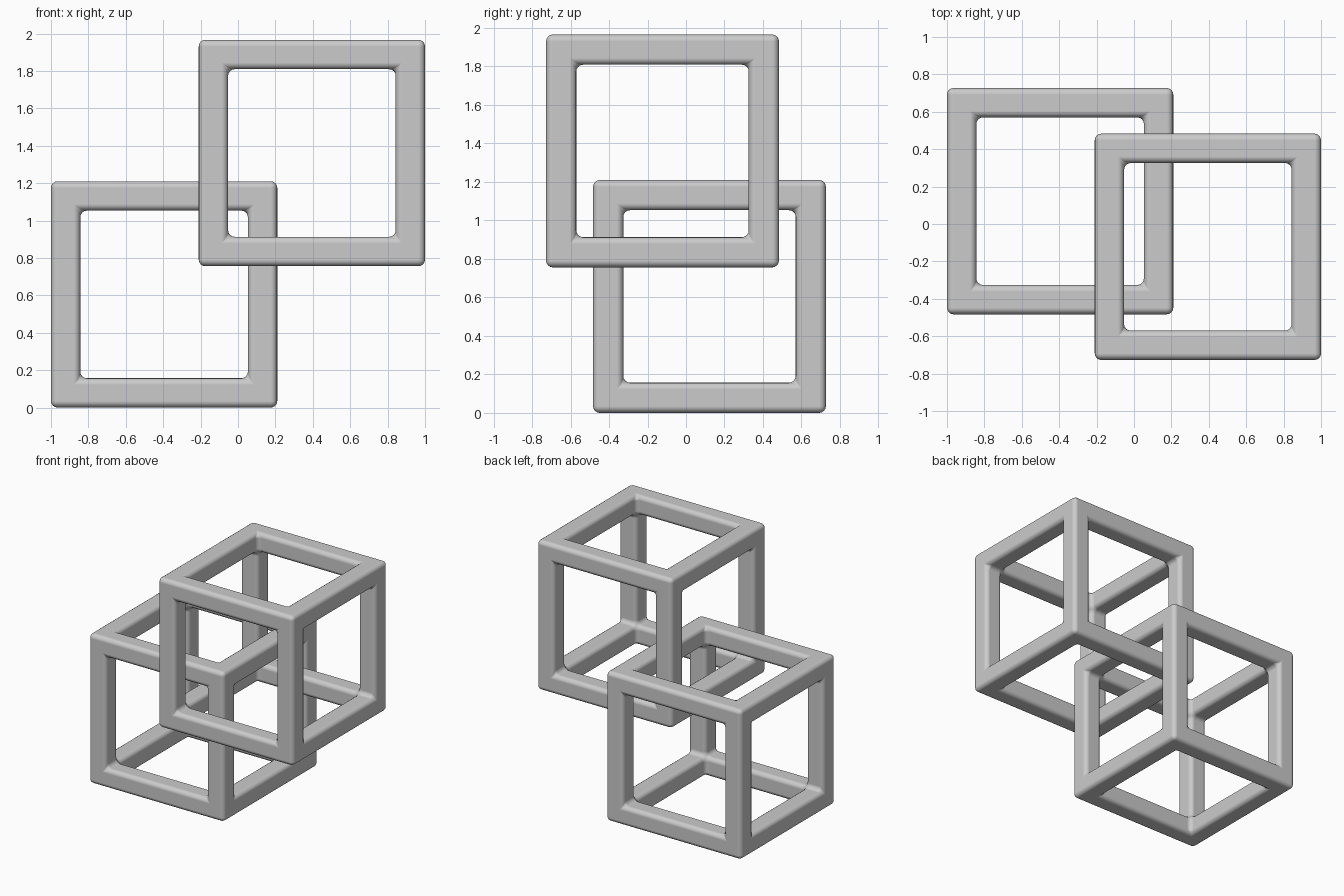
import bpy, bmesh
from mathutils import Vector

SIDE, BAR = 1.21, 0.157

old = bpy.data.objects.get("Cube")
if old:
    bpy.data.objects.remove(old, do_unlink=True)

grey = bpy.data.materials.new("plain grey")
grey.use_nodes = True
colour = (0.6, 0.6, 0.6, 1)
grey.diffuse_color = colour
grey.node_tree.nodes["Principled BSDF"].inputs["Base Color"].default_value = colour


def cube_frame(name, centre):
    """Open cube made of twelve square bars with rounded edges."""
    bm = bmesh.new()
    bmesh.ops.create_cube(bm, size=SIDE)
    # Window in every side, then its walls pushed in by one bar width
    windows = bm.faces[:]
    bmesh.ops.inset_individual(bm, faces=windows, thickness=BAR, use_even_offset=True)
    bmesh.ops.inset_individual(bm, faces=windows, thickness=0, depth=-BAR)
    bmesh.ops.delete(bm, geom=windows, context='FACES')
    bmesh.ops.remove_doubles(bm, verts=bm.verts[:], dist=0.001)
    bmesh.ops.recalc_face_normals(bm, faces=bm.faces[:])
    mesh = bpy.data.meshes.new(name)
    bm.to_mesh(mesh)
    bm.free()
    mesh.materials.append(grey)
    mesh.shade_smooth()

    frame = bpy.data.objects.new(name, mesh)
    frame.location = Vector(centre)
    bpy.context.collection.objects.link(frame)
    # Rounded outer edges and inner corners
    bevel = frame.modifiers.new("rounded_edges", 'BEVEL')
    bevel.width = 0.035
    bevel.segments = 4
    bevel.limit_method = 'ANGLE'
    bevel.harden_normals = True
    return frame


# Two interlocked frames, mirrored about the middle of the model
offset = Vector((1 - SIDE / 2, -0.122, 0.378))
middle = Vector((0, 0, SIDE / 2 + offset.z))
cube_frame("lower_cube_frame", middle - offset)
cube_frame("upper_cube_frame", middle + offset)
